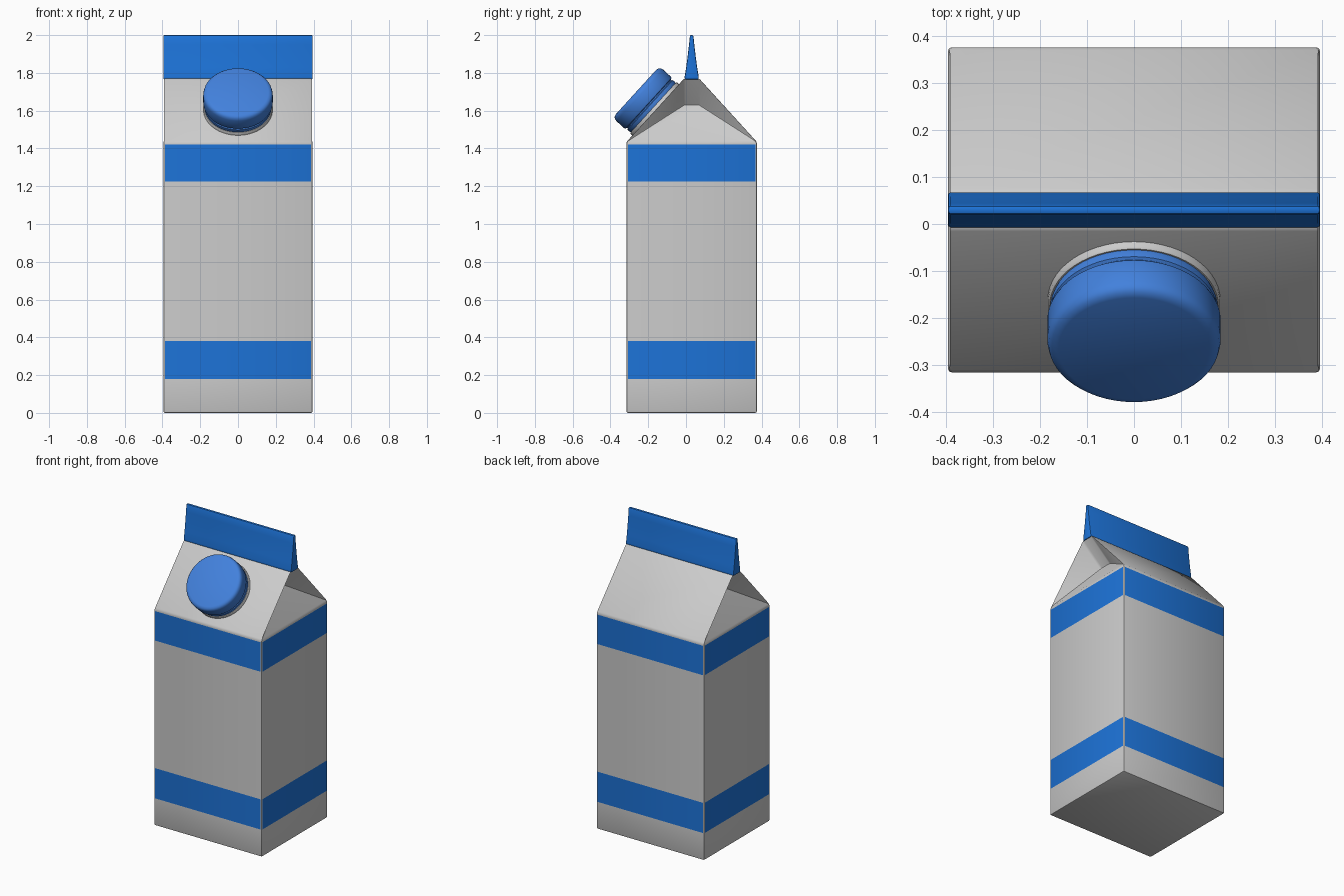
import bpy, bmesh, math
from mathutils import Vector

if "Cube" in bpy.data.objects:
    bpy.data.objects.remove(bpy.data.objects["Cube"])


def material(name, rgb):
    m = bpy.data.materials.new(name)
    m.diffuse_color = (*rgb, 1)
    m.use_nodes = True
    m.node_tree.nodes["Principled BSDF"].inputs["Base Color"].default_value = m.diffuse_color
    return m


WHITE = material("carton_white", (0.8, 0.78, 0.79))
BLUE = material("carton_blue", (0.012, 0.17, 0.68))
CAP_BLUE = material("cap_blue", (0.055, 0.22, 0.72))


def finish(name, bm, mats, bevel=0.0, angle=40):
    bmesh.ops.recalc_face_normals(bm, faces=bm.faces)
    if bevel:
        edges = [e for e in bm.edges if e.calc_face_angle(0) > math.radians(25)]
        bmesh.ops.bevel(bm, geom=edges, offset=bevel, segments=2, profile=0.5,
                        affect='EDGES', clamp_overlap=True)
    mesh = bpy.data.meshes.new(name)
    bm.to_mesh(mesh)
    bm.free()
    for m in mats:
        mesh.materials.append(m)
    ob = bpy.data.objects.new(name, mesh)
    bpy.context.collection.objects.link(ob)
    bpy.ops.object.select_all(action='DESELECT')
    ob.select_set(True)
    bpy.context.view_layer.objects.active = ob
    bpy.ops.object.shade_smooth_by_angle(angle=math.radians(angle))
    return ob


W, Y0, Y1 = 0.395, -0.315, 0.375      # half width, front and back
R0, R1 = -0.01, 0.07                  # ridge front and back
FOLD_Z, RIDGE_Z = 1.435, 1.77


def ring(bm, w, a, b, z):
    return [bm.verts.new(p) for p in ((-w, a, z), (w, a, z), (w, b, z), (-w, b, z))]


# carton body with two blue bands
bm = bmesh.new()
rings = [ring(bm, W, Y0, Y1, z) for z in (0, 0.18, 0.38, 1.225, 1.42, FOLD_Z)]
bm.faces.new(rings[0])
for k, (lo, hi) in enumerate(zip(rings, rings[1:])):
    for i in range(4):
        j = (i + 1) % 4
        f = bm.faces.new((lo[i], lo[j], hi[j], hi[i]))
        f.material_index = 1 if k in (1, 3) else 0

# gable roof with side gussets folded inward
base = rings[-1]
ridge = ring(bm, W, R0, R1, RIDGE_Z)
inner = ring(bm, W - 0.15, R0, R1, 1.63)
bm.faces.new(ridge)
for i, j in ((0, 1), (2, 3)):
    bm.faces.new((base[i], base[j], ridge[j], ridge[i]))
for i, j in ((1, 2), (3, 0)):
    bm.faces.new((base[i], base[j], inner[j], inner[i]))
    bm.faces.new((inner[i], inner[j], ridge[j], ridge[i]))
    bm.faces.new((base[i], inner[i], ridge[i]))
    bm.faces.new((base[j], ridge[j], inner[j]))
finish("carton_body", bm, [WHITE, BLUE], bevel=0.008)

# sealed top fin, tapering in a concave curve
bm = bmesh.new()
fin = [(0.037, 1.765), (0.037, 1.78), (0.029, 1.83), (0.021, 1.89),
       (0.014, 1.95), (0.009, 2.0)]
rings = [ring(bm, W, 0.03 - h, 0.03 + h, z) for h, z in fin]
bm.faces.new(rings[0])
bm.faces.new(rings[-1])
for lo, hi in zip(rings, rings[1:]):
    for i in range(4):
        j = (i + 1) % 4
        bm.faces.new((lo[i], lo[j], hi[j], hi[i]))
finish("top_fin", bm, [BLUE], bevel=0.006)


# round parts of the spout, turned around the roof normal
def lathe(name, profile, mat, n=56):
    bm = bmesh.new()
    rows = [[bm.verts.new((r * math.cos(t), r * math.sin(t), z))
             for t in (2 * math.pi * k / n for k in range(n))] for r, z in profile]
    bm.faces.new(rows[0])
    bm.faces.new(rows[-1])
    for lo, hi in zip(rows, rows[1:]):
        for i in range(n):
            j = (i + 1) % n
            bm.faces.new((lo[i], lo[j], hi[j], hi[i]))
    ob = finish(name, bm, [mat])
    ob.location = Vector((0, -0.158, 1.602))
    ob.rotation_euler.x = math.atan2(RIDGE_Z - FOLD_Z, R0 - Y0)
    return ob


lathe("spout_base", [(0.183, -0.01), (0.183, 0.016), (0.179, 0.021), (0.16, 0.021)], WHITE)
lathe("cap_seal_ring", [(0.174, 0.015), (0.178, 0.028), (0.178, 0.042), (0.172, 0.046),
                        (0.172, 0.06)], CAP_BLUE)
lathe("screw_cap", [(0.172, 0.052), (0.181, 0.055), (0.184, 0.062), (0.184, 0.118),
                    (0.181, 0.131), (0.173, 0.14), (0.16, 0.144)], CAP_BLUE)
